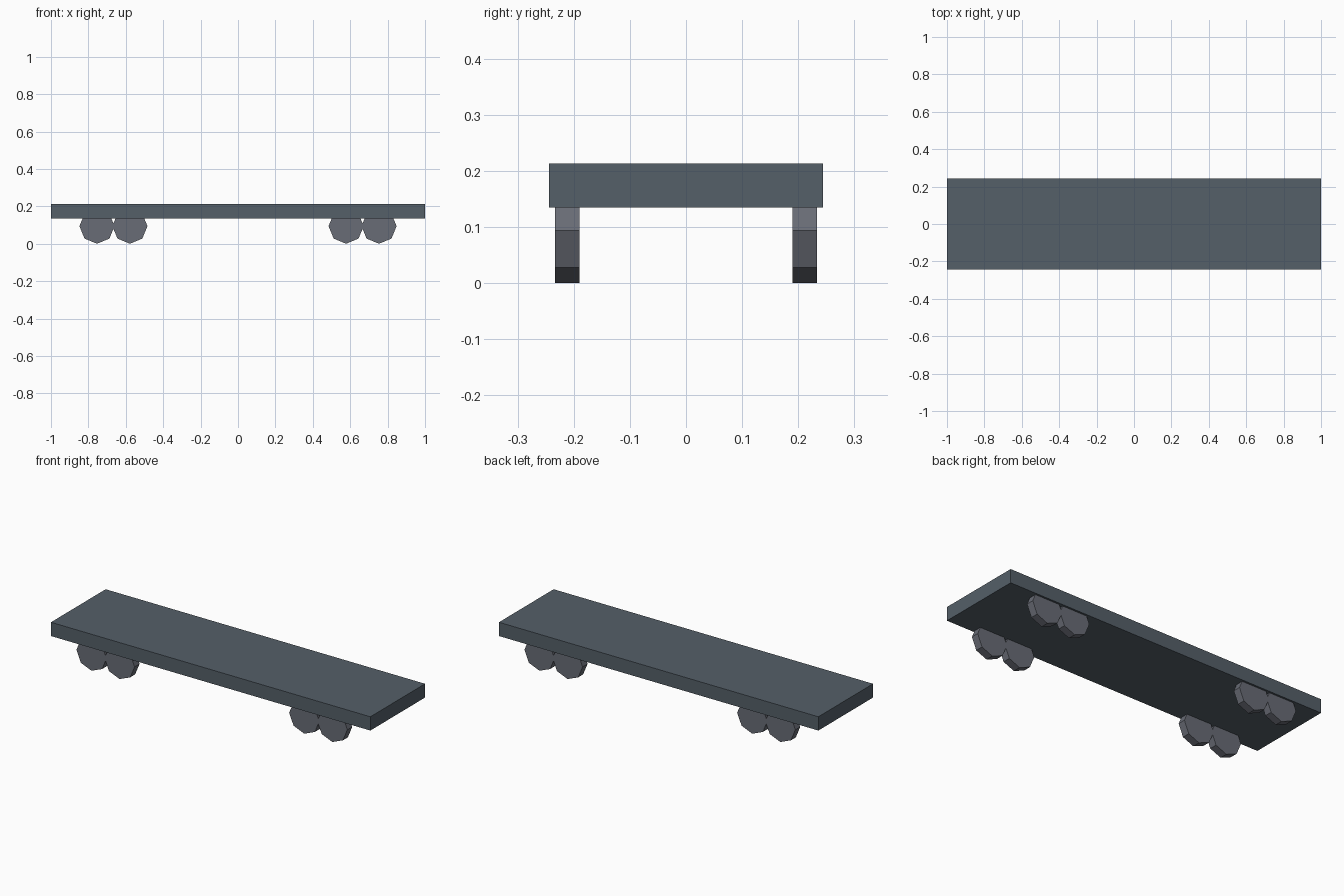
import bpy
import math

if "Cube" in bpy.data.objects:
    bpy.data.objects.remove(bpy.data.objects["Cube"])


def paint(obj, name, color):
    mat = bpy.data.materials.get(name) or bpy.data.materials.new(name)
    mat.diffuse_color = color
    mat.use_nodes = True
    mat.node_tree.nodes["Principled BSDF"].inputs["Base Color"].default_value = mat.diffuse_color
    obj.data.materials.append(mat)


# Flat deck slab
bpy.ops.mesh.primitive_cube_add(size=1, location=(0, 0, 0.174))
deck = bpy.context.object
deck.name = "deck"
deck.scale = (2.0, 0.489, 0.078)
paint(deck, "deck_grey", (0.09, 0.115, 0.14, 1))

# Eight-sided wheels in pairs, corner pointing down, tops sunk into the deck
RADIUS, WIDTH = 0.094, 0.044
for end, sx in (("left", -1), ("right", 1)):
    for side, sy in (("front", -1), ("back", 1)):
        for place, x in (("inner", 0.578), ("outer", 0.754)):
            bpy.ops.mesh.primitive_cylinder_add(
                vertices=8, radius=RADIUS, depth=WIDTH,
                location=(sx * x, sy * 0.2115, RADIUS),
                rotation=(math.pi / 2, 0, 0))
            wheel = bpy.context.object
            wheel.name = f"{end}_{side}_{place}_wheel"
            paint(wheel, "wheel_grey", (0.14, 0.15, 0.18, 1))
